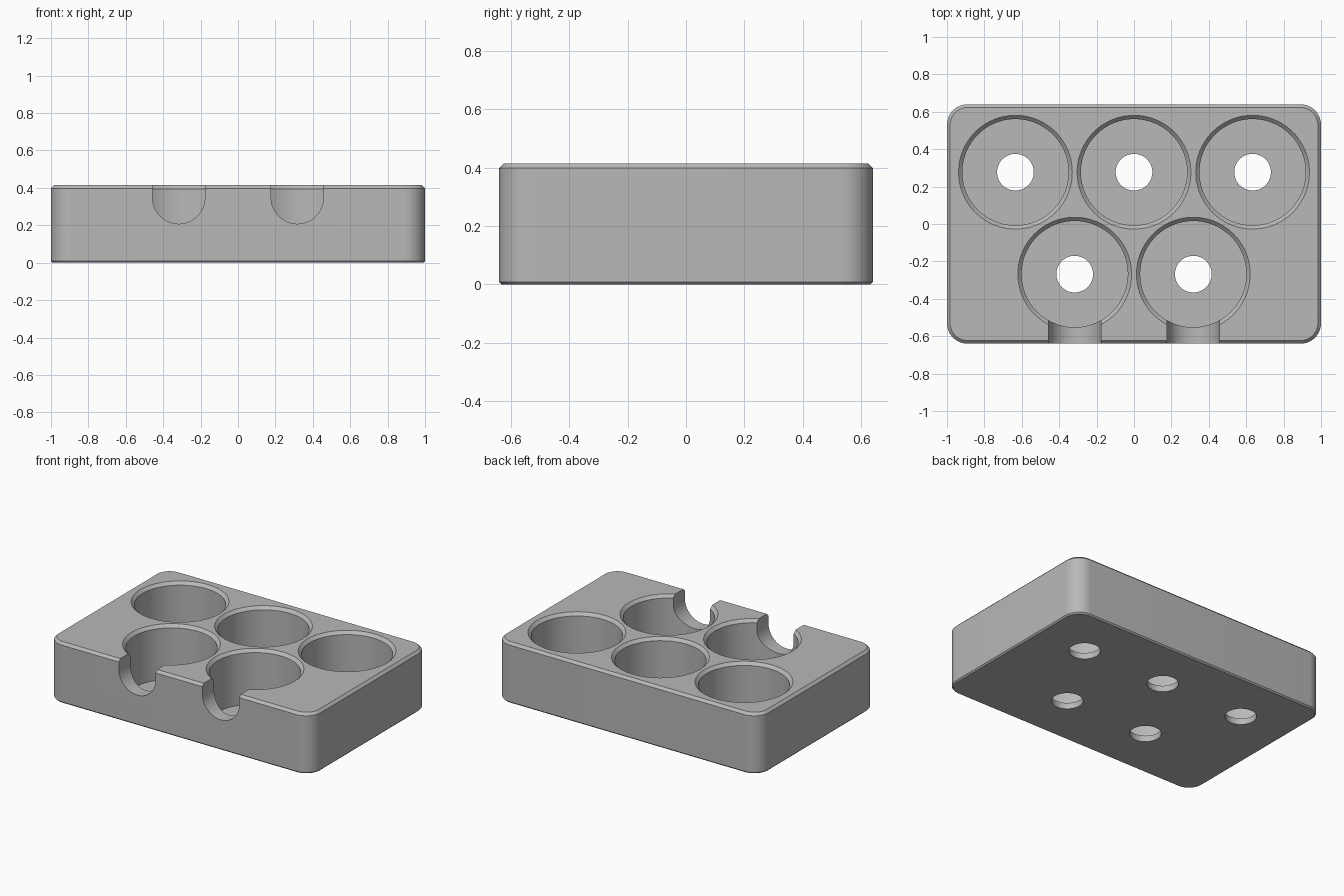
import bpy, bmesh, math

cube = bpy.data.objects.get("Cube")
if cube:
    bpy.data.objects.remove(cube, do_unlink=True)

W, D, H = 1.0, 0.64, 0.415      # half width, half depth, height
CORNER, FLOOR = 0.11, 0.042
POCKET, RIM, HOLE = 0.284, 0.304, 0.098
ROWS = [(0.277, (-0.634, 0, 0.634)), (-0.268, (-0.317, 0.317))]

grey = bpy.data.materials.new("plain grey")
grey.use_nodes = True
colour = (0.48, 0.48, 0.48, 1)
grey.diffuse_color = colour
grey.node_tree.nodes["Principled BSDF"].inputs["Base Color"].default_value = colour


def loft(name, rings):
    """Skin a stack of equal rings and cap both ends."""
    bm = bmesh.new()
    loops = [[bm.verts.new(p) for p in ring] for ring in rings]
    for a, b in zip(loops, loops[1:]):
        for i in range(len(a)):
            j = (i + 1) % len(a)
            bm.faces.new((a[i], a[j], b[j], b[i]))
    bm.faces.new(loops[0][::-1])
    bm.faces.new(loops[-1])
    bmesh.ops.recalc_face_normals(bm, faces=bm.faces)
    mesh = bpy.data.meshes.new(name)
    bm.to_mesh(mesh)
    bm.free()
    mesh.materials.append(grey)
    obj = bpy.data.objects.new(name, mesh)
    bpy.context.collection.objects.link(obj)
    return obj


def rounded_ring(inset, z, steps=12):
    r = CORNER - inset
    ring = []
    for q, (sx, sy) in enumerate([(1, 1), (-1, 1), (-1, -1), (1, -1)]):
        for k in range(steps + 1):
            a = (q + k / steps) * math.pi / 2
            ring.append((sx * (W - CORNER) + r * math.cos(a),
                         sy * (D - CORNER) + r * math.sin(a), z))
    return ring


def circle_ring(x, y, r, z, n=96):
    return [(x + r * math.cos(2 * math.pi * i / n),
             y + r * math.sin(2 * math.pi * i / n), z) for i in range(n)]


def notch_ring(x, y, r=0.14, zc=0.348, n=32):
    arc = [(x + r * math.cos(math.pi * (1 + i / n)), y,
            zc + r * math.sin(math.pi * (1 + i / n))) for i in range(n + 1)]
    return arc + [(x + r, y, H + 0.1), (x - r, y, H + 0.1)]


# Block with chamfered top and bottom edges
block = loft("holder_block", [rounded_ring(0.009, 0), rounded_ring(0, 0.009),
                              rounded_ring(0, H - 0.017), rounded_ring(0.017, H)])

# Chamfered pockets with a drain hole, and front notches
cutters = []
for y, xs in ROWS:
    for x in xs:
        profile = [(HOLE, -0.1), (HOLE, FLOOR), (POCKET, FLOOR),
                   (POCKET, H - 0.02), (RIM, H), (RIM, H + 0.1)]
        cutters.append(loft("pocket_cutter", [circle_ring(x, y, r, z) for r, z in profile]))
front_y, front_xs = ROWS[1]
for x in front_xs:
    cutters.append(loft("notch_cutter", [notch_ring(x, -D - 0.1), notch_ring(x, front_y)]))

for cutter in cutters:
    cutter.hide_render = True
    cut = block.modifiers.new("cut", 'BOOLEAN')
    cut.operation = 'DIFFERENCE'
    cut.solver = 'EXACT'
    cut.object = cutter

# Apply the cuts and remove the cutters
bpy.ops.object.select_all(action='DESELECT')
block.select_set(True)
bpy.context.view_layer.objects.active = block
for mod in list(block.modifiers):
    bpy.ops.object.modifier_apply(modifier=mod.name)
for cutter in cutters:
    bpy.data.objects.remove(cutter, do_unlink=True)
bpy.ops.object.shade_smooth_by_angle(angle=math.radians(30))
